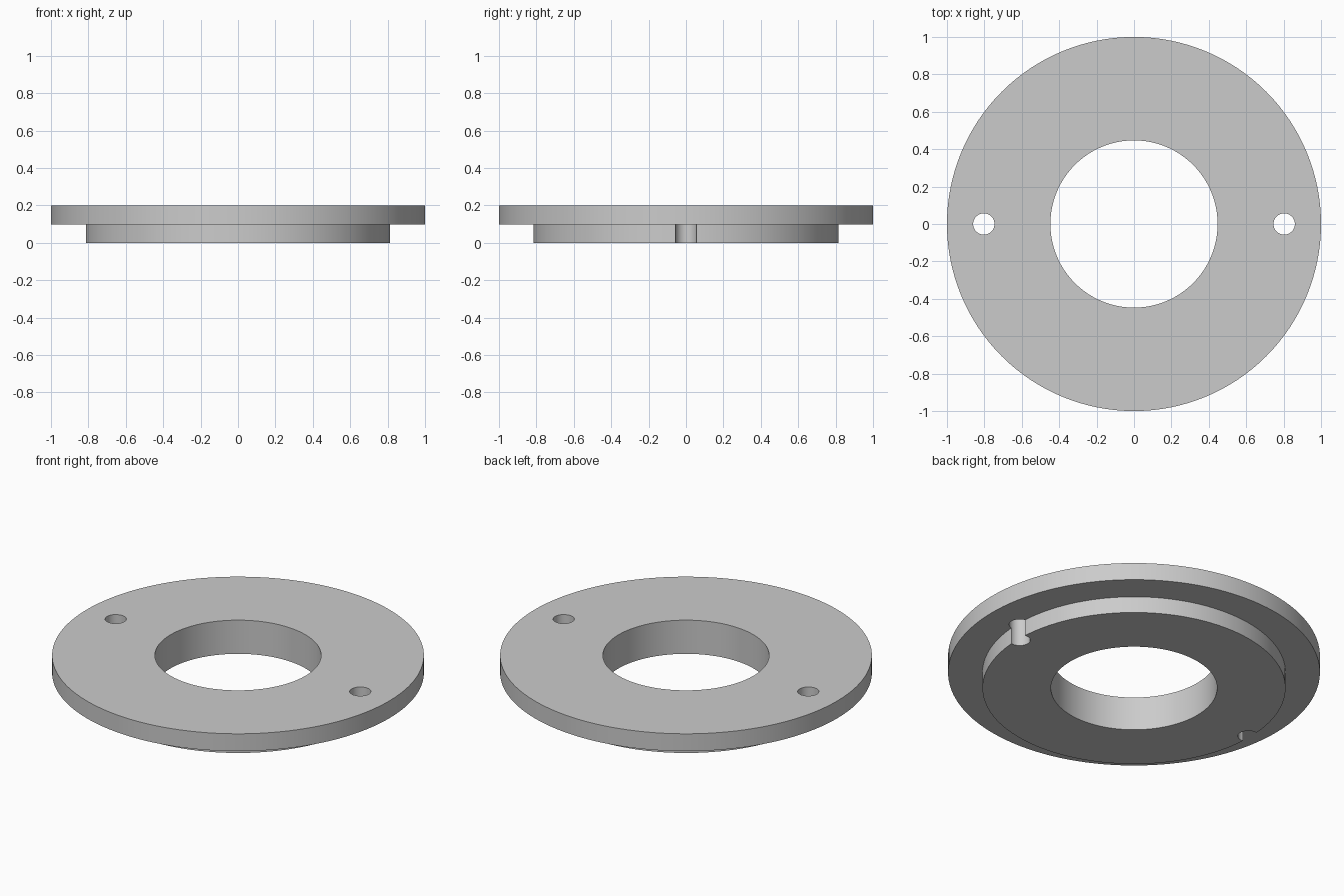
import bpy, bmesh, math

if "Cube" in bpy.data.objects:
    bpy.data.objects.remove(bpy.data.objects["Cube"], do_unlink=True)

SEGMENTS = 128
TOP, STEP = 0.2, 0.097
FLANGE_R, HUB_R, BORE_R = 1.0, 0.815, 0.447
HOLE_X, HOLE_R = 0.803, 0.057

grey = bpy.data.materials.new("plain grey")
grey.use_nodes = True
colour = (0.6, 0.6, 0.6, 1)
grey.diffuse_color = colour
grey.node_tree.nodes["Principled BSDF"].inputs["Base Color"].default_value = colour

# Stepped ring: flange above a narrower hub, with a central bore
profile = [(BORE_R, 0), (HUB_R, 0), (HUB_R, STEP),
           (FLANGE_R, STEP), (FLANGE_R, TOP), (BORE_R, TOP)]
bm = bmesh.new()
rings = []
for i in range(SEGMENTS):
    a = math.tau * i / SEGMENTS
    rings.append([bm.verts.new((r * math.cos(a), r * math.sin(a), z)) for r, z in profile])
for i, ring in enumerate(rings):
    following = rings[(i + 1) % SEGMENTS]
    for j in range(len(profile)):
        k = (j + 1) % len(profile)
        bm.faces.new((ring[j], following[j], following[k], ring[k]))
bmesh.ops.recalc_face_normals(bm, faces=bm.faces)
mesh = bpy.data.meshes.new("stepped_ring")
bm.to_mesh(mesh)
bm.free()
mesh.materials.append(grey)
ring_obj = bpy.data.objects.new("stepped_ring", mesh)
bpy.context.collection.objects.link(ring_obj)

# Two through holes that also notch the hub edge
cutters = []
for side, name in ((-1, "right_hole_cutter"), (1, "left_hole_cutter")):
    bpy.ops.mesh.primitive_cylinder_add(vertices=48, radius=HOLE_R, depth=1,
                                        location=(side * HOLE_X, 0, TOP / 2))
    cutter = bpy.context.object
    cutter.name = name
    cutter.hide_render = True
    cutter.data.materials.append(grey)
    cutters.append(cutter)
    cut = ring_obj.modifiers.new(name, "BOOLEAN")
    cut.operation = "DIFFERENCE"
    cut.solver = "EXACT"
    cut.object = cutter

# Apply the cuts, then smooth the round walls
bpy.ops.object.select_all(action="DESELECT")
ring_obj.select_set(True)
bpy.context.view_layer.objects.active = ring_obj
for cutter in cutters:
    bpy.ops.object.modifier_apply(modifier=cutter.name)
    bpy.data.objects.remove(cutter, do_unlink=True)
bpy.ops.object.shade_smooth_by_angle(angle=math.radians(30))
